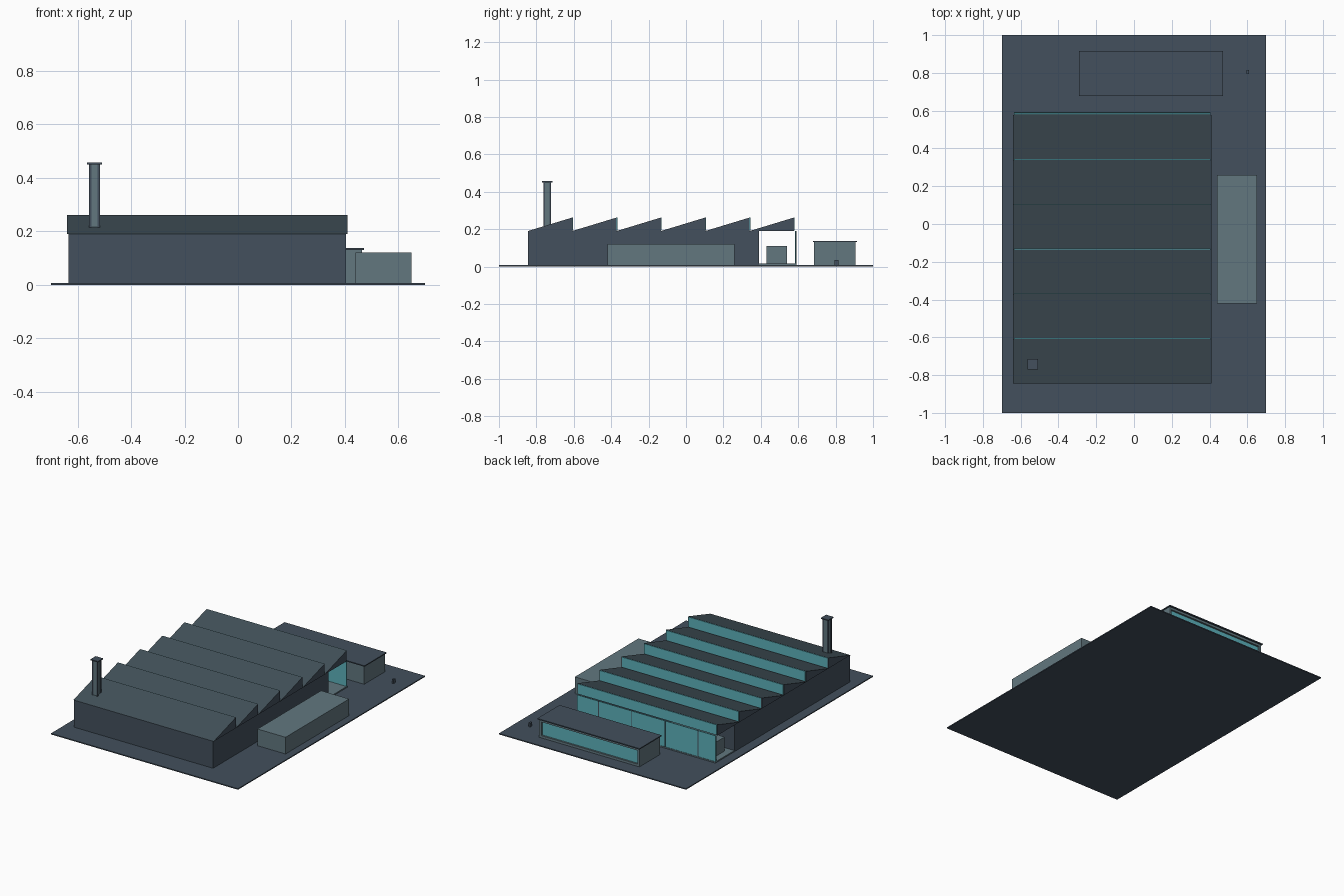
import bpy, bmesh

cube = bpy.data.objects.get("Cube")
if cube:
    bpy.data.objects.remove(cube, do_unlink=True)


def material(name, rgb):
    lin = [((c / 255 + 0.055) / 1.055) ** 2.4 for c in rgb] + [1]
    m = bpy.data.materials.new(name)
    m.use_nodes = True
    m.diffuse_color = lin
    m.node_tree.nodes["Principled BSDF"].inputs["Base Color"].default_value = lin
    return m


slate = material("slate", (67, 80, 93))
roofing = material("roof_grey", (66, 81, 89))
pale = material("pale_grey", (98, 119, 127))
glass = material("teal_glass", (92, 178, 188))


def finish(name, bm, *mats):
    bmesh.ops.recalc_face_normals(bm, faces=bm.faces)
    mesh = bpy.data.meshes.new(name)
    bm.to_mesh(mesh)
    bm.free()
    for m in mats:
        mesh.materials.append(m)
    obj = bpy.data.objects.new(name, mesh)
    bpy.context.collection.objects.link(obj)
    return obj


def box_mesh(x, y, z):
    bm = bmesh.new()
    bmesh.ops.create_cube(bm, size=1)
    for v in bm.verts:
        v.co = [a + (b - a) * (c + 0.5) for c, (a, b) in zip(v.co, (x, y, z))]
    return bm


def box(name, mat, x, y, z):
    return finish(name, box_mesh(x, y, z), mat)


BASE, EAVE, RIDGE = 0.007, 0.19, 0.262
HALL_X, ROOF_X = (-0.635, 0.405), (-0.64, 0.41)
FRONT, PITCH, TEETH = -0.845, 0.237, 6

# Site and main hall
box("ground_slab", slate, (-0.7, 0.7), (-1, 1), (0, BASE))
box("hall_walls", slate, HALL_X, (FRONT, 0.39), (BASE, EAVE))

# Saw-tooth roof: sloping roof face, slate gables, glazed back
for i in range(TEETH):
    y0 = FRONT + i * PITCH
    y1 = y0 + PITCH
    bm = bmesh.new()
    tri = bm.faces.new([bm.verts.new((ROOF_X[0], y, z))
                        for y, z in ((y0, EAVE), (y1, EAVE), (y1, RIDGE))])
    ext = bmesh.ops.extrude_face_region(bm, geom=[tri])["geom"]
    bmesh.ops.translate(bm, vec=(ROOF_X[1] - ROOF_X[0], 0, 0),
                        verts=[g for g in ext if isinstance(g, bmesh.types.BMVert)])
    bmesh.ops.recalc_face_normals(bm, faces=bm.faces)
    for f in bm.faces:
        f.material_index = int(f.normal.z > 0.5)
    finish(f"roof_tooth_{i + 1}", bm, slate, roofing)
    box(f"roof_window_{i + 1}", glass, HALL_X, (y1, y1 + 0.004), (EAVE + 0.004, RIDGE - 0.001))

# Open-sided rear lobby with glazed front
box("lobby_floor", pale, HALL_X, (0.39, 0.592), (BASE, 0.015))
box("lobby_glass", glass, HALL_X, (0.583, 0.589), (0.015, EAVE))
for i in range(4):
    x = -0.503 + i * 0.248
    box(f"lobby_mullion_{i + 1}", slate, (x - 0.003, x + 0.003), (0.582, 0.591), (0.015, EAVE))
box("lobby_desk", pale, (-0.59, -0.2), (0.43, 0.54), (0.015, 0.11))

# Side annex
box("side_annex", pale, (0.44, 0.65), (-0.42, 0.26), (BASE, 0.12))

# Rear building with recessed window strip
bm = box_mesh((-0.285, 0.465), (0.685, 0.905), (BASE, 0.13))
bm.normal_update()
back = max(bm.faces, key=lambda f: f.calc_center_median().y)
bmesh.ops.inset_region(bm, faces=[back], thickness=0.022)
ext = bmesh.ops.extrude_discrete_faces(bm, faces=[back])["faces"][0]
bmesh.ops.translate(bm, vec=(0, -0.012, 0), verts=ext.verts)
ext.material_index = 1
finish("rear_building", bm, pale, glass)
box("rear_building_roof", slate, (-0.292, 0.472), (0.678, 0.915), (0.13, 0.137))

# Chimney: pale shaft, slate corner ribs and cap
cx, cy = -0.537, -0.743
box("chimney_shaft", pale, (cx - 0.017, cx + 0.017), (cy - 0.017, cy + 0.017), (0.2, 0.452))
for sx in (-1, 1):
    for sy in (-1, 1):
        px, py = cx + sx * 0.016, cy + sy * 0.016
        box("chimney_rib", slate, (px - 0.004, px + 0.004), (py - 0.004, py + 0.004), (0.2, 0.452))
box("chimney_cap", slate, (cx - 0.028, cx + 0.028), (cy - 0.028, cy + 0.028), (0.45, 0.457))

# Small yard post
box("yard_post", slate, (0.595, 0.608), (0.795, 0.816), (BASE, 0.034))
